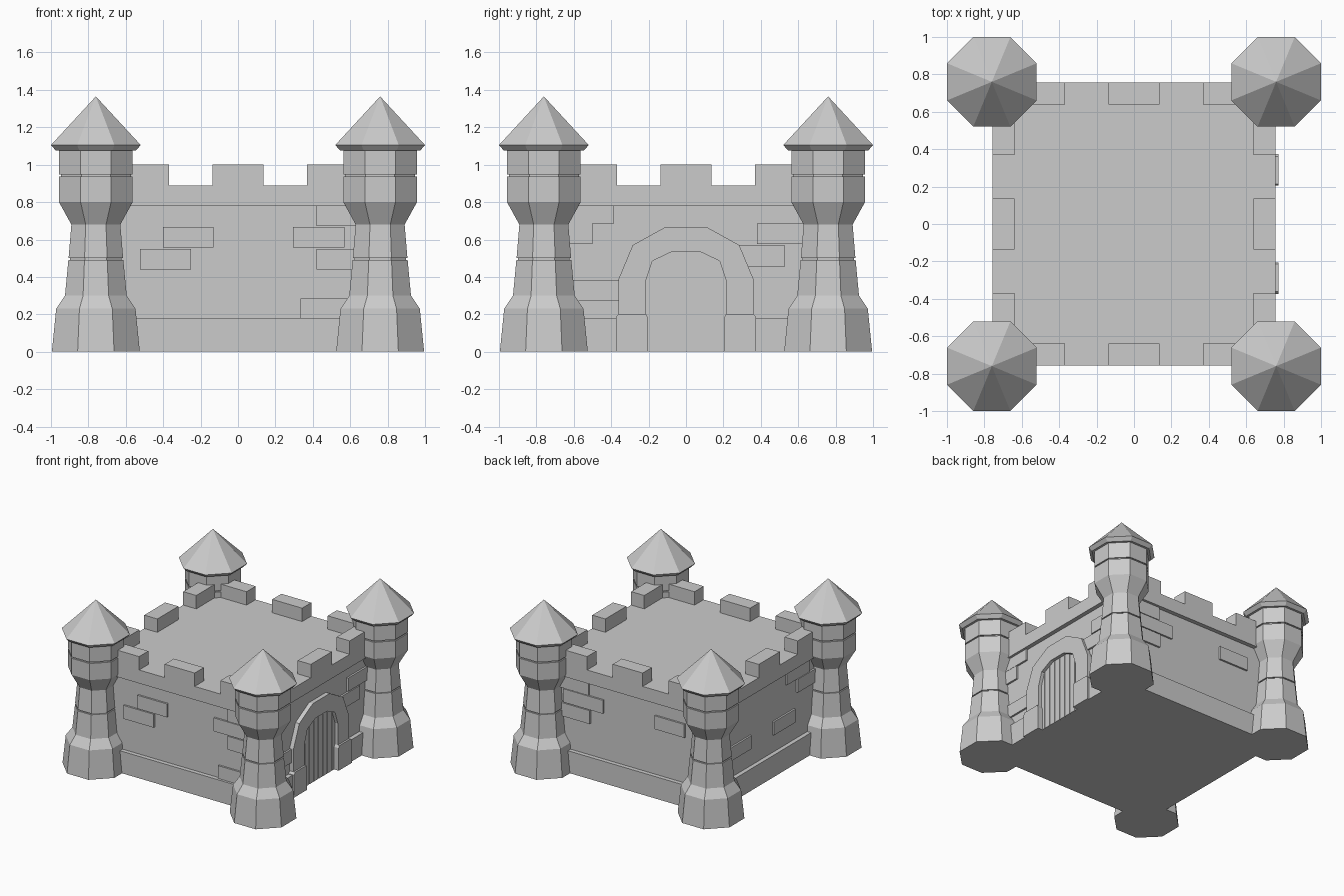
import bpy
import bmesh
import math
from mathutils import Matrix, Vector

old = bpy.data.objects.get("Cube")
if old:
    bpy.data.objects.remove(old, do_unlink=True)

stone = bpy.data.materials.new("stone grey")
stone.use_nodes = True
GREY = (0.6, 0.6, 0.6, 1)
stone.diffuse_color = GREY
stone.node_tree.nodes["Principled BSDF"].inputs["Base Color"].default_value = GREY

EDGE = 0.757    # outer face of plinth, parapet and arch
WALL = 0.722    # recessed wall face
TOWER = 0.76    # tower centre offset


def finish(bm, name):
    """Turn a bmesh into a flat shaded stone object."""
    bmesh.ops.recalc_face_normals(bm, faces=bm.faces)
    mesh = bpy.data.meshes.new(name)
    bm.to_mesh(mesh)
    bm.free()
    mesh.materials.append(stone)
    obj = bpy.data.objects.new(name, mesh)
    bpy.context.collection.objects.link(obj)
    return obj


def slab(bm, outline, inner, outer, side=0):
    """Extrude a (u, z) outline outward from a wall; side counts quarter turns from the front."""
    turn = Matrix.Rotation(side * math.pi / 2, 3, 'Z')
    a, b = [[bm.verts.new(turn @ Vector((u, -d, z))) for u, z in outline]
            for d in (inner, outer)]
    bm.faces.new(a)
    bm.faces.new(b)
    for i in range(len(a)):
        j = (i + 1) % len(a)
        bm.faces.new((a[i], a[j], b[j], b[i]))


def rect(u0, u1, z0, z1):
    return [(u0, z0), (u1, z0), (u1, z1), (u0, z1)]


def octagonal(name, profile):
    """Stack eight-sided rings from (apothem, z) pairs; a zero apothem makes a tip."""
    bm = bmesh.new()
    rings = []
    for r, z in profile:
        if r == 0:
            rings.append([bm.verts.new((0, 0, z))] * 8)
            continue
        k = r / math.cos(math.pi / 8)
        angles = [(i + 0.5) * math.pi / 4 for i in range(8)]
        rings.append([bm.verts.new((k * math.cos(t), k * math.sin(t), z)) for t in angles])
    bm.faces.new(rings[0])
    for lo, hi in zip(rings, rings[1:]):
        for i in range(8):
            j = (i + 1) % 8
            quad = [lo[i], lo[j], hi[j], hi[i]]
            bm.faces.new(list(dict.fromkeys(quad)))
    if profile[-1][0]:
        bm.faces.new(rings[-1])
    return finish(bm, name)


# Main walls and roof deck
bm = bmesh.new()
slab(bm, rect(-WALL, WALL, 0, 0.8), -WALL, WALL)
finish(bm, "wall_core")
bm = bmesh.new()
slab(bm, rect(-EDGE, EDGE, 0.78, 0.89), -EDGE, EDGE)
finish(bm, "parapet_deck")

# Plinth, left open in front of the gate
bm = bmesh.new()
for side in range(4):
    spans = [(-0.72, -0.37), (0.37, 0.72)] if side == 1 else [(-0.72, 0.72)]
    for u0, u1 in spans:
        slab(bm, rect(u0, u1, 0, 0.18), 0.7, EDGE, side)
finish(bm, "plinth")

# Battlements
bm = bmesh.new()
for side in range(4):
    for centre in (-0.505, 0, 0.505):
        slab(bm, rect(centre - 0.136, centre + 0.136, 0.88, 1.0), 0.638, EDGE, side)
finish(bm, "battlements")

# Raised bricks per side: (start, end, bottom)
BRICKS = {
    0: [(-0.4, -0.13, 0.557), (-0.525, -0.25, 0.44), (0.42, 0.68, 0.672),
        (0.295, 0.57, 0.557), (0.42, 0.68, 0.44), (0.335, 0.6, 0.175)],
    1: [(-0.65, -0.385, 0.687), (-0.68, -0.5, 0.575), (-0.66, -0.34, 0.272),
        (0.38, 0.64, 0.575), (0.28, 0.53, 0.457)],
    2: [(-0.66, -0.37, 0.672), (-0.6, -0.24, 0.557), (-0.66, -0.36, 0.44),
        (0.23, 0.5, 0.557)],
    3: [(-0.5, -0.2, 0.325), (0.09, 0.37, 0.325), (0.26, 0.55, 0.672),
        (0.4, 0.66, 0.557)],
}
bm = bmesh.new()
for side, bricks in BRICKS.items():
    for u0, u1, z in bricks:
        slab(bm, rect(u0, u1, z, z + 0.11), 0.7, WALL + 0.015, side)
finish(bm, "raised_bricks")

# Gate arch: wedge stones between an outer and an inner outline
half_out = [(0.36, 0.19), (0.36, 0.39), (0.285, 0.57), (0.11, 0.667)]
half_in = [(0.215, 0.19), (0.215, 0.38), (0.18, 0.485), (0.075, 0.535)]
outer, inner = [h + [(-u, z) for u, z in reversed(h)] for h in (half_out, half_in)]
bm = bmesh.new()
for i in range(len(outer) - 1):
    slab(bm, [outer[i], outer[i + 1], inner[i + 1], inner[i]], 0.7, EDGE, 1)
finish(bm, "gate_arch")

# Gate foot blocks with chamfered tops
bm = bmesh.new()
for s in (-1, 1):
    block = [(0.205, 0), (0.375, 0), (0.375, 0.185), (0.36, 0.203), (0.215, 0.203), (0.205, 0.185)]
    slab(bm, [(s * u, z) for u, z in block], 0.7, 0.772, 1)
finish(bm, "gate_foot_blocks")

# Gate planks, each cut to the arch
def arch_height(u):
    u = abs(u)
    if u < 0.075:
        return 0.54
    return 0.54 - (u - 0.075) * 0.48 if u < 0.18 else 0.49 - (u - 0.18) * 3


bm = bmesh.new()
WIDTH = 0.058
for i in range(-4, 4):
    u0, u1 = i * WIDTH + 0.002, (i + 1) * WIDTH - 0.002
    slab(bm, [(u0, 0), (u1, 0), (u1, arch_height(u1)), (u0, arch_height(u0))],
         0.7, WALL + 0.008, 1)
finish(bm, "gate_planks")

# Corner towers with grooves, and their pointed roofs
SHAFT = [(0.235, 0), (0.212, 0.23), (0.165, 0.3), (0.147, 0.49), (0.137, 0.49), (0.137, 0.5),
         (0.146, 0.5), (0.131, 0.68), (0.197, 0.8), (0.197, 0.936), (0.187, 0.936),
         (0.187, 0.947), (0.197, 0.947), (0.197, 1.09)]
ROOF = [(0.215, 1.077), (0.24, 1.105), (0, 1.365)]
for fy, depth in ((-1, "front"), (1, "back")):
    for fx, hand in ((1, "left"), (-1, "right")):
        for part, profile in (("tower", SHAFT), ("tower_roof", ROOF)):
            obj = octagonal(f"{depth}_{hand}_{part}", profile)
            obj.location = (fx * TOWER, fy * TOWER, 0)
